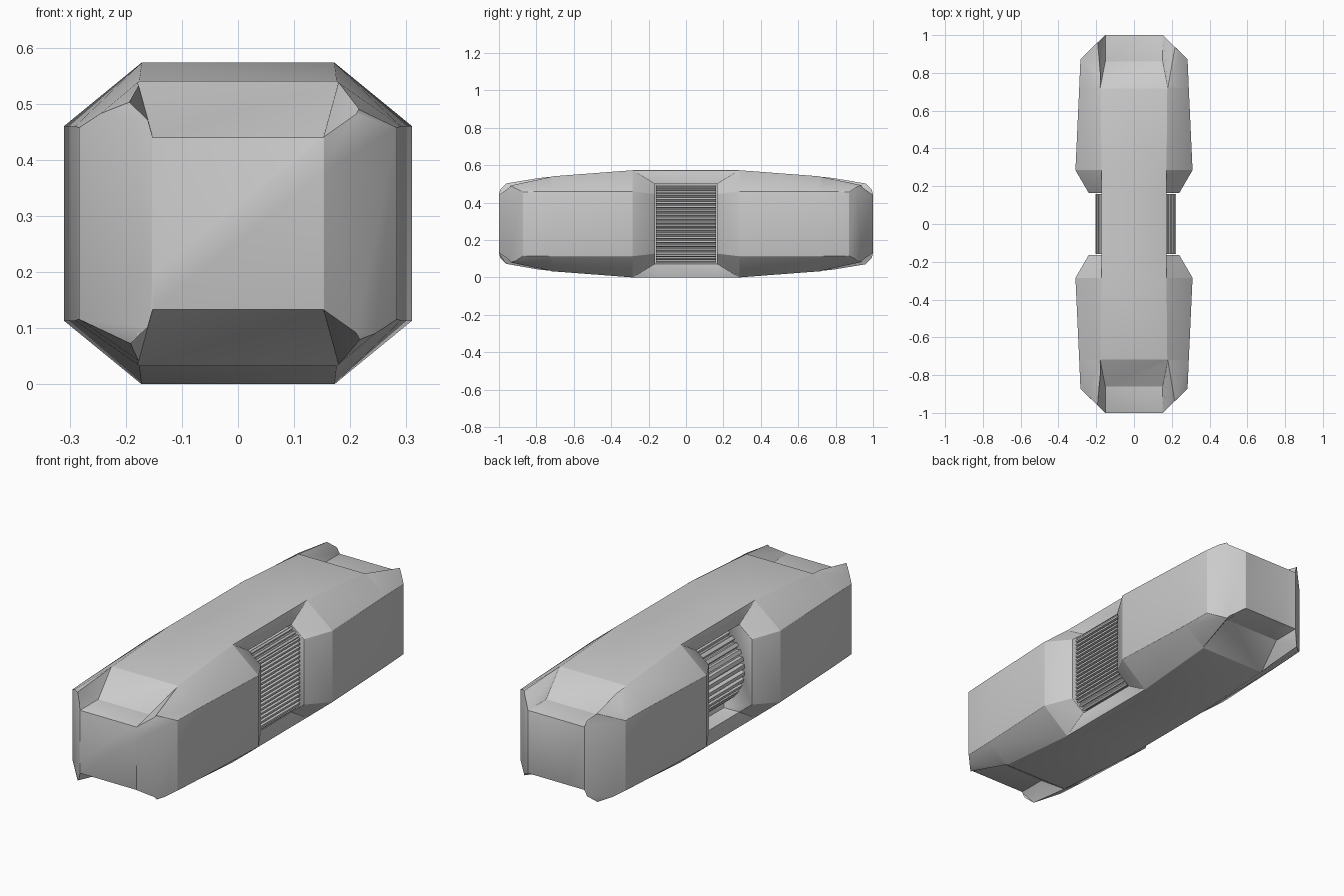
import bpy, bmesh, math

if "Cube" in bpy.data.objects:
    bpy.data.objects.remove(bpy.data.objects["Cube"])

ZC, TOP = 0.2865, 0.573


def finish(name, bm):
    bmesh.ops.recalc_face_normals(bm, faces=bm.faces[:])
    mesh = bpy.data.meshes.new(name)
    bm.to_mesh(mesh)
    bm.free()
    obj = bpy.data.objects.new(name, mesh)
    bpy.context.collection.objects.link(obj)
    return obj


def loft(name, rings):
    bm = bmesh.new()
    loops = [[bm.verts.new(p) for p in ring] for ring in rings]
    n = len(loops[0])
    for a, b in zip(loops, loops[1:]):
        for i in range(n):
            bm.faces.new((a[i], a[(i + 1) % n], b[(i + 1) % n], b[i]))
    bm.faces.new(loops[0])
    bm.faces.new(loops[-1])
    bmesh.ops.remove_doubles(bm, verts=bm.verts[:], dist=1e-4)
    return finish(name, bm)


def section(y, tw, ztop, zt, w, zs):
    # symmetric cross-section from one quarter
    q = [(tw, ztop), (tw, zt), (w, zs)]
    half = q + [(x, 2 * ZC - z) for x, z in reversed(q)]
    return [(x, y, z) for x, z in half + [(-x, z) for x, z in reversed(half)]]


def activate(obj):
    bpy.ops.object.select_all(action='DESELECT')
    obj.select_set(True)
    bpy.context.view_layer.objects.active = obj


def boolean(obj, cutter, op):
    mod = obj.modifiers.new("cut", 'BOOLEAN')
    mod.object, mod.operation, mod.solver = cutter, op, 'EXACT'
    activate(obj)
    bpy.ops.object.modifier_apply(modifier=mod.name)
    bpy.data.objects.remove(cutter)


# Body: octagonal case with a narrow waist for the side pockets
half = [(0.165, 0.172, TOP, 0.50, 0.09, 0.50),
        (0.165, 0.172, TOP, 0.50, 0.24, 0.446),
        (0.285, 0.172, TOP, TOP, 0.31, 0.46),
        (0.72, 0.176, 0.54, 0.54, 0.29, 0.46),
        (1.0, 0.176, 0.507, 0.507, 0.278, 0.455)]
rows = [(-r[0],) + r[1:] for r in reversed(half)] + half
body = loft("body", [section(*r) for r in rows])

# Angled end corners in plan
quarter = [(0.153, 1.0), (0.285, 0.87), (0.40, 0.757)]
side = quarter + [(x, -y) for x, y in reversed(quarter)]
plan = side + [(-x, y) for x, y in reversed(side)]
boolean(body, loft("end_trim", [[(x, y, z) for x, y in plan] for z in (-0.2, 0.8)]), 'INTERSECT')

# Recesses at top and bottom of both ends
for sy in (-1, 1):
    for sz in (-1, 1):
        rings = []
        for z, xb, yb, xf in ((0.44, 0.152, 0.86, 0.152), (0.56, 0.185, 0.69, 0.32)):
            zz = ZC + sz * (z - ZC)
            rings.append([(-xb, sy * yb, zz), (xb, sy * yb, zz),
                          (xf, sy * 1.1, zz), (-xf, sy * 1.1, zz)])
        boolean(body, loft("recess", rings), 'DIFFERENCE')

bev = body.modifiers.new("soft_edges", 'BEVEL')
bev.width, bev.segments = 0.006, 2
bev.limit_method, bev.angle_limit = 'ANGLE', math.radians(25)
activate(body)
bpy.ops.object.modifier_apply(modifier=bev.name)
bpy.ops.object.shade_smooth_by_angle(angle=math.radians(30))


def extrude(name, profile, y):
    return loft(name, [[(x, s * y, z) for x, z in profile] for s in (-1, 1)])


# Ribbed roller on the left, round half profile
teeth, prof = 18, [(-0.06, ZC - 0.2), (-0.06, ZC + 0.2)]
for i in range(teeth):
    for f, r in ((0.05, 0.187), (0.2, 0.205), (0.7, 0.205), (0.85, 0.187)):
        a = math.pi * (0.5 + (i + f) / teeth)
        x = r * math.cos(a)
        if x < -0.065:
            prof.append((x, ZC + r * math.sin(a)))
extrude("left_roller", prof, 0.16)

# Ribbed grip on the right, following the chamfered case
path = [(0.172, 0.075), (0.222, 0.12), (0.222, 0.453), (0.172, 0.498)]
prof = [(0.06, 0.498), (0.06, 0.075)]
for (x0, z0), (x1, z1), n in zip(path, path[1:], (3, 16, 3)):
    L = math.hypot(x1 - x0, z1 - z0)
    nx, nz = (z1 - z0) / L, -(x1 - x0) / L
    for i in range(n):
        for f, d in ((0.1, 0.014), (0.25, 0), (0.7, 0), (0.85, 0.014)):
            t = (i + f) / n
            prof.append((x0 + t * (x1 - x0) - d * nx, z0 + t * (z1 - z0) - d * nz))
extrude("right_grip", prof, 0.16)
